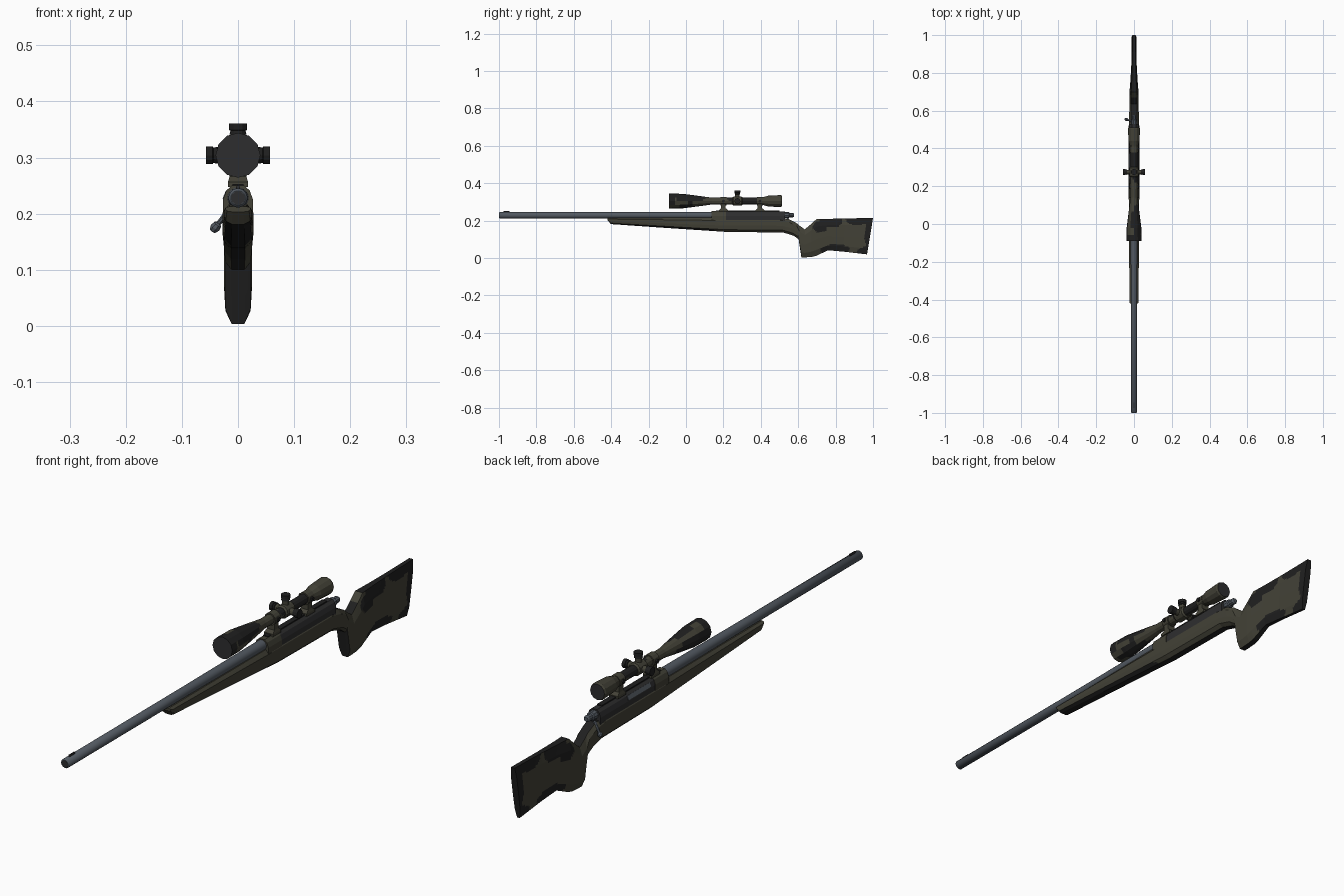
import bpy, bmesh, math
from mathutils import Vector

if "Cube" in bpy.data.objects:
    bpy.data.objects.remove(bpy.data.objects["Cube"])


def material(name, rgb):
    m = bpy.data.materials.new(name)
    m.diffuse_color = (*rgb, 1)
    m.use_nodes = True
    m.node_tree.nodes["Principled BSDF"].inputs["Base Color"].default_value = m.diffuse_color
    return m


OLIVE, BLACK, STEEL, GREY = range(4)
MATS = [material("olive", (.056, .054, .038)), material("black", (.014, .014, .014)),
        material("blued_steel", (.085, .10, .12)), material("dark_grey", (.027, .027, .028))]


def loft(name, rings, color, smooth=False):
    """Skin closed rings; color is an index or a rule(centre, normal)."""
    bm = bmesh.new()
    rows = [[bm.verts.new(p) for p in r] for r in rings]
    n = len(rows[0])
    for a, b in zip(rows, rows[1:]):
        for i in range(n):
            bm.faces.new((a[i], a[(i + 1) % n], b[(i + 1) % n], b[i])).smooth = smooth
    bm.faces.new(rows[0])
    bm.faces.new(rows[-1])
    bmesh.ops.recalc_face_normals(bm, faces=bm.faces)
    bm.normal_update()
    for f in bm.faces:
        f.material_index = color(f.calc_center_median(), f.normal) if callable(color) else color
    me = bpy.data.meshes.new(name)
    bm.to_mesh(me)
    bm.free()
    for m in MATS:
        me.materials.append(m)
    ob = bpy.data.objects.new(name, me)
    bpy.context.collection.objects.link(ob)
    return ob


def resample(rows, step):
    """Insert linearly interpolated rows so colour borders can be fine."""
    out = []
    for a, b in zip(rows, rows[1:]):
        k = max(1, math.ceil(abs(b[0] - a[0]) / step))
        out += [[p + (q - p) * i / k for p, q in zip(a, b)] for i in range(k)]
    return out + [list(rows[-1])]


def turned(name, origin, axis, profile, sides, color, smooth=False):
    """Lathe a (distance, radius) profile around an axis."""
    o, d = Vector(origin), Vector(axis).normalized()
    u = d.orthogonal().normalized()
    v = d.cross(u)
    rings = []
    for t, r in profile:
        angs = [2 * math.pi * (i + .5) / sides for i in range(sides)]
        rings.append([o + d * t + (u * math.cos(a) + v * math.sin(a)) * r for a in angs])
    return loft(name, rings, color, smooth)


def prism(name, outline, y0, y1, color):
    """Extrude a mirrored (x, z) half outline along y."""
    pts = outline + [(-x, z) for x, z in reversed(outline)]
    return loft(name, [[(x, y, z) for x, z in pts] for y in (y0, y1)], color)


# Stock: stations of (top y, top z, bottom y, bottom z, half width)
stations = [
    (-.42, .213, -.42, .203, .022), (-.415, .214, -.402, .181, .024), (-.10, .215, -.10, .160, .026),
    (.14, .216, .22, .139, .028), (.50, .216, .52, .136, .028), (.55, .207, .575, .119, .027),
    (.59, .187, .602, .100, .025), (.605, .174, .617, .003, .025), (.635, .153, .635, .003, .025),
    (.67, .182, .67, .005, .025), (.698, .208, .695, .011, .024), (.76, .209, .76, .041, .019),
    (.85, .211, .84, .034, .014), (1.0, .214, .968, .019, .012)]
SECTION = [(0, .45), (.16, .9), (.45, 1), (.8, 1), (1, .62)]


def stock_ring(s):
    yt, zt, yb, zb, w = s
    side = []
    for (f0, w0), (f1, w1) in zip(SECTION, SECTION[1:]):
        side += [(f0 + (f1 - f0) * i / 6, w0 + (w1 - w0) * i / 6) for i in range(6)]
    side.append(SECTION[-1])
    half = [(k * w, yb + (yt - yb) * f, zb + (zt - zb) * f) for f, k in side]
    return half + [(-x, y, z) for x, y, z in reversed(half)]


PATCHES = [(.775, .205, .06, .045), (.715, .165, .04, .03), (.92, .215, .075, .04),
           (1.0, .13, .045, .09), (.80, .045, .075, .03), (.95, .03, .035, .03)]


def stock_color(c, n):
    if n.z < -.75 or (c.y > .53 and (abs(n.y) > .9 or n.z > .75)):
        return BLACK
    wob = .15 * math.sin(c.y * 70 + c.z * 40)
    if c.y > .6 and any(((c.y - y) / a) ** 2 + ((c.z - z) / b) ** 2 < 1 + wob
                        for y, z, a, b in PATCHES):
        return BLACK
    return OLIVE


loft("stock", [stock_ring(s) for s in resample(stations, .008)], stock_color)

# Barrel with muzzle crown and front sight bead
turned("barrel", (0, 0, .228), (0, 1, 0),
       [(-1, .013), (-.997, .017), (-.3, .0172), (.15, .019)], 16, STEEL, True)
turned("muzzle_bore", (0, -1.0005, .228), (0, 1, 0), [(0, .012), (.002, .012)], 16, GREY)
prism("front_sight", [(.003, .243), (.002, .251)], -.975, -.945, GREY)

# Receiver: front collar, dark body, open port with bolt showing
OUT = [(.027, .19), (.027, .224), (.021, .241), (.011, .25)]
prism("receiver_collar", OUT, .137, .215, OLIVE)
prism("receiver_body", [(x * .96, z - .001) for x, z in OUT], .215, .53, GREY)
prism("scope_rail", [(.010, .246), (.010, .253)], .16, .50, BLACK)
loft("bolt_in_port", [[(x, y, z) for x, z in ((-.0255, .226), (-.0275, .227), (-.0215, .241), (-.0195, .240))]
                      for y in (.24, .37)], STEEL)

# Bolt shroud, handle and knob
turned("bolt_shroud", (0, 0, .229), (0, 1, 0),
       [(.525, .017), (.55, .016), (.553, .012), (.572, .012), (.578, .008)], 10, STEEL)
arm = Vector((-.034, .012, -.042))
turned("bolt_handle", (-.010, .543, .213), arm,
       [(0, .006), (.04, .0045), (.043, .008), (.05, .0095), (.058, .006)], 8, STEEL)

# Scope body
SZ = .304


def scope_color(c, n):
    if abs(n.y) > .95:
        return GREY
    w = math.sin(c.y * 21 + 1.2) + .8 * math.sin(c.x * 60 + c.z * 75 + c.y * 9)
    return BLACK if w > .35 or c.y < -.055 and c.z > .29 else OLIVE


scope = [(-.09, .040), (-.02, .039), (.02, .034), (.09, .025), (.14, .018), (.40, .018),
         (.43, .026), (.44, .029), (.505, .032), (.512, .029)]
turned("scope_tube", (0, 0, SZ), (0, 1, 0), resample(scope, .008), 12, scope_color)
turned("scope_saddle", (0, .248, SZ), (0, 1, 0),
       [(0, .019), (.006, .024), (.049, .024), (.055, .019)], 12, OLIVE)

# Turrets: top and both sides
for name, axis in (("top", (0, 0, 1)), ("right", (1, 0, 0)), ("left", (-1, 0, 0))):
    turned(name + "_turret", (0, .275, SZ), axis,
           [(.015, .012), (.036, .012), (.037, .015), (.044, .0135), (.045, .016), (.057, .016)],
           12, lambda c, n: BLACK if max(abs(c.x), c.z - SZ) > .036 else OLIVE)

# Scope rings with clamp lugs and flared mounts
for name, y in (("front", .20), ("rear", .395)):
    turned(name + "_scope_ring", (0, y - .016, SZ), (0, 1, 0),
           [(0, .0225), (.032, .0225)], 12, OLIVE)
    loft(name + "_scope_mount",
         [[(sx * a, y + sy * b, z) for sx, sy in ((1, 1), (-1, 1), (-1, -1), (1, -1))]
          for z, a, b in ((.247, .018, .024), (.256, .018, .024), (.266, .015, .012), (.29, .015, .012))],
         OLIVE)
    for s in (1, -1):
        turned(name + "_ring_screw", (s * .020, y, SZ), (s, 0, 0), [(0, .008), (.007, .008)], 6, BLACK)
